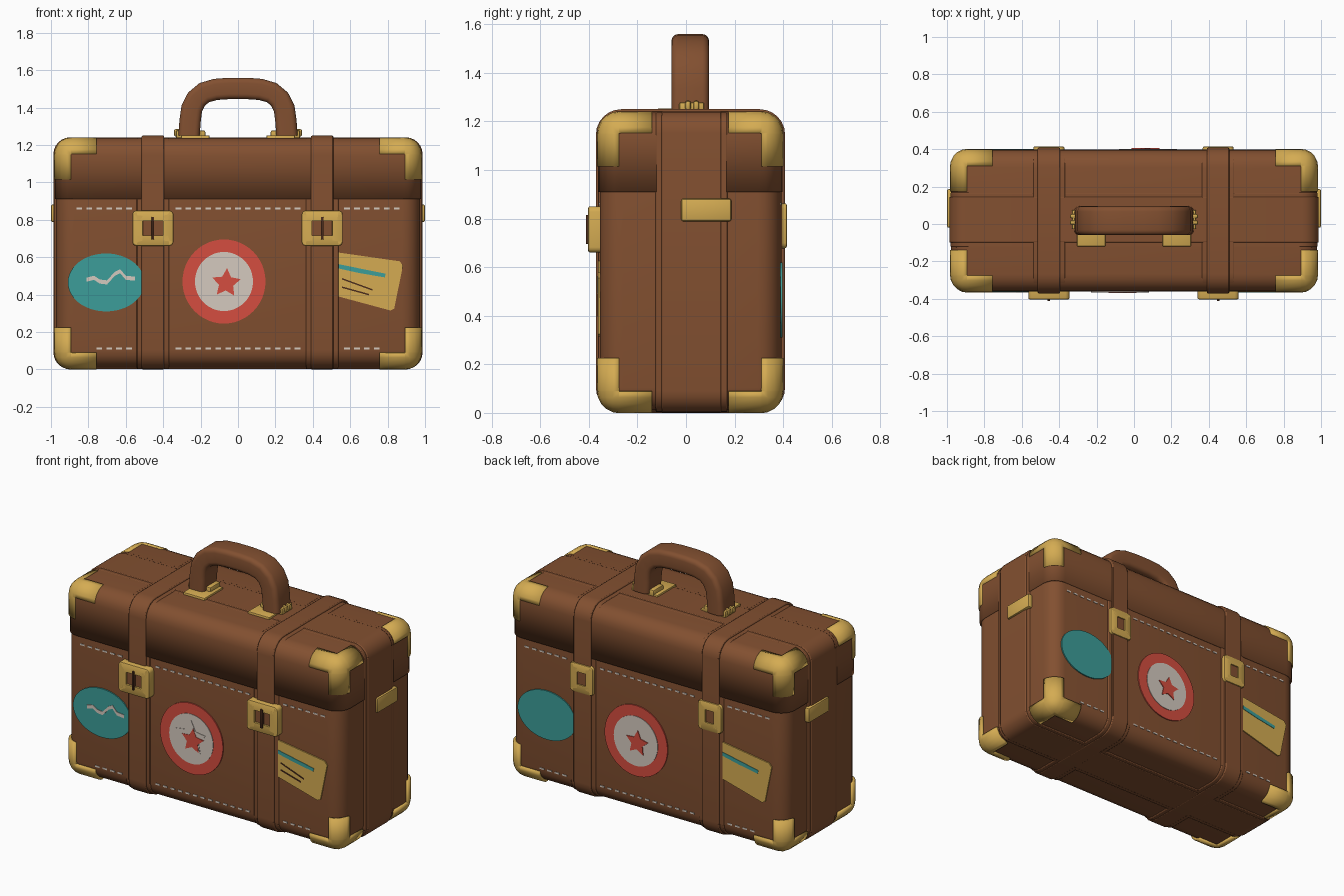
import bpy, bmesh, math
from mathutils import Vector

if "Cube" in bpy.data.objects:
    bpy.data.objects.remove(bpy.data.objects["Cube"], do_unlink=True)


def material(name, rgb):
    m = bpy.data.materials.new(name)
    m.use_nodes = True
    m.diffuse_color = (*rgb, 1)
    m.node_tree.nodes["Principled BSDF"].inputs["Base Color"].default_value = (*rgb, 1)
    return m


LEATHER = material("brown leather", (0.225, 0.08, 0.03))
BRASS = material("brass yellow", (0.66, 0.41, 0.085))
TEAL = material("teal paper", (0.045, 0.34, 0.32))
RED = material("red paper", (0.66, 0.075, 0.05))
WHITE = material("off white", (0.66, 0.59, 0.52))
DARK = material("dark brown", (0.07, 0.025, 0.012))

LO, HI = Vector((-0.972, -0.355, 0.01)), Vector((0.972, 0.39, 1.23))
MID, HALF = (LO + HI) / 2, (HI - LO) / 2


def finish(name, bm, *mats):
    bmesh.ops.recalc_face_normals(bm, faces=bm.faces)
    me = bpy.data.meshes.new(name)
    bm.to_mesh(me)
    bm.free()
    for m in mats:
        me.materials.append(m)
    ob = bpy.data.objects.new(name, me)
    bpy.context.collection.objects.link(ob)
    bpy.ops.object.select_all(action="DESELECT")
    ob.select_set(True)
    bpy.context.view_layer.objects.active = ob
    bpy.ops.object.shade_smooth_by_angle(angle=math.radians(35))
    return ob


def box_mesh(lo, hi, radius=0, axis=None, segments=5):
    """Box whose edges (all, or only those along one axis) are rounded."""
    lo, hi = Vector(lo), Vector(hi)
    bm = bmesh.new()
    bmesh.ops.create_cube(bm, size=1)
    for v in bm.verts:
        v.co = (lo + hi) / 2 + v.co * (hi - lo)
    edges = [e for e in bm.edges if axis is None or
             abs((e.verts[0].co - e.verts[1].co)[axis]) > 1e-4]
    if radius:
        bmesh.ops.bevel(bm, geom=edges, offset=radius, segments=segments,
                        profile=0.5, affect="EDGES")
    return bm


def box(name, lo, hi, mat, radius=0.008, axis=None, segments=2):
    return finish(name, box_mesh(lo, hi, radius, axis, segments), mat)


def slab(name, lo, hi, axis, radius, mat):
    """Band around the case: rounded across one axis, with softened rims."""
    ob = box(name, lo, hi, mat, radius, axis, 6)
    mod = ob.modifiers.new("soft rims", "BEVEL")
    mod.width, mod.segments, mod.limit_method = 0.006, 2, "ANGLE"
    mod.angle_limit = math.radians(50)


def shell(name, grow, thick, cuts, keep, mat):
    """Raised layer on the case, kept only where the rule holds."""
    g = Vector((grow,) * 3)
    bm = box_mesh(LO - g, HI + g, 0.095)
    for axis, at in cuts:
        n = Vector((0, 0, 0))
        n[axis] = 1
        bmesh.ops.bisect_plane(bm, geom=bm.verts[:] + bm.edges[:] + bm.faces[:],
                               plane_co=n * at, plane_no=n)
    drop = [f for f in bm.faces if not keep(f.calc_center_median())]
    bmesh.ops.delete(bm, geom=drop, context="FACES")
    mod = finish(name, bm, mat).modifiers.new("thickness", "SOLIDIFY")
    mod.thickness, mod.offset = thick, -1


def plate(name, polys, side, layer, mat):
    """Thin flat pieces on the front (-1) or, turned round, on the back (+1)."""
    bm = bmesh.new()
    face_y = (LO.y if side < 0 else HI.y) + side * (layer - 0.008)
    for poly in polys:
        f = bm.faces.new([bm.verts.new((-side * u, face_y, z)) for u, z in poly])
        ext = bmesh.ops.extrude_face_region(bm, geom=[f])["geom"]
        for v in ext:
            if isinstance(v, bmesh.types.BMVert):
                v.co.y += side * 0.008
    finish(name, bm, mat)


def ellipse(cx, cz, rx, rz, right=9, n=48):
    pts = [(cx + rx * math.cos(2 * math.pi * i / n), cz + rz * math.sin(2 * math.pi * i / n))
           for i in range(n)]
    return [(min(x, right), z) for x, z in pts]


def star(cx, cz, r, tilt=0):
    return [(cx + k * math.sin(a), cz + k * math.cos(a)) for i in range(10)
            for k, a in [(r if i % 2 == 0 else r * 0.5, i * math.pi / 5 + tilt)]]


def ribbon(path, w):
    return [(x, z + w) for x, z in path] + [(x, z - w) for x, z in reversed(path)]


# Case and its overlapping lid
finish("case_body", box_mesh(LO, HI, 0.095), LEATHER)
shell("case_lid", 0.007, 0.012, [(2, 0.91)], lambda c: c.z > 0.91, LEATHER)

# Brass corner guards: arms along the three edges of every corner
ARM, WIDTH = 0.215, 0.078
guard_cuts = [(a, MID[a] + s * (HALF[a] - d))
              for a in range(3) for s in (-1, 1) for d in (ARM, WIDTH)]


def on_guard(c):
    gap = sorted(HALF[a] - abs(c[a] - MID[a]) for a in range(3))
    return gap[1] < WIDTH and gap[2] < ARM


shell("corner_guards", 0.012, 0.018, guard_cuts, on_guard, BRASS)

# Band running lengthwise around the case, with a slimmer raised middle
slab("center_band", (-0.98, -0.125, 0.003), (0.98, 0.17, 1.238), 1, 0.09, LEATHER)
slab("center_band_top", (-0.987, -0.1, 0.001), (0.987, 0.145, 1.241), 1, 0.09, LEATHER)

# Two straps with wider backing strips
for label, x in (("right", -0.455), ("left", 0.45)):
    slab(label + "_strap_backing", (x - 0.087, -0.36, 0.003), (x + 0.087, 0.396, 1.24), 0, 0.1, LEATHER)
    slab(label + "_strap", (x - 0.06, -0.371, 0), (x + 0.06, 0.408, 1.25), 0, 0.105, LEATHER)


# Strap clasps with a recessed opening
def clasp(name, x, z, w, h, y0, y1, margin):
    bm = box_mesh((x - w / 2, min(y0, y1), z - h / 2), (x + w / 2, max(y0, y1), z + h / 2), 0.022, 1, 3)
    front = (max if y1 > y0 else min)(bm.faces, key=lambda f: f.calc_center_median().y)
    rim = list(front.edges)
    bmesh.ops.bevel(bm, geom=rim, offset=0.008, segments=2, profile=0.5, affect="EDGES")
    front = (max if y1 > y0 else min)(bm.faces, key=lambda f: f.calc_center_median().y)
    bmesh.ops.inset_region(bm, faces=[front], thickness=margin)
    bmesh.ops.inset_region(bm, faces=[front], thickness=0.003, depth=-0.012)
    front.material_index = 1
    finish(name, bm, BRASS, LEATHER)


for label, x in (("right", -0.455), ("left", 0.45)):
    clasp(label + "_front_clasp", x, 0.755, 0.22, 0.19, -0.35, -0.403, 0.048)
    box(label + "_clasp_pin", (x - 0.007, -0.412, 0.695), (x + 0.007, -0.38, 0.815), DARK, 0.003)
    clasp(label + "_back_clasp", x, 0.77, 0.165, 0.185, 0.38, 0.415, 0.045)

# Brass tabs on the two ends
for label, s in (("right", -1), ("left", 1)):
    xs = sorted((s * 0.96, s * 1.0))
    box(label + "_end_tab", (xs[0], -0.02, 0.788), (xs[1], 0.187, 0.882), BRASS, 0.01)

# Handle: rectangular section swept along an arch
side_path = [(0.262, 1.25), (0.256, 1.33), (0.247, 1.395), (0.222, 1.445), (0.18, 1.48),
             (0.12, 1.497), (0.05, 1.502)]
path = [Vector((-x, 0, z)) for x, z in side_path] + [Vector((x, 0, z)) for x, z in reversed(side_path)]
bm = bmesh.new()
rings = []
for i, p in enumerate(path):
    t = (path[min(i + 1, len(path) - 1)] - path[max(i - 1, 0)]).normalized()
    if i in (0, len(path) - 1):
        t = Vector((0, 0, 1 if i == 0 else -1))
    n = Vector((-t.z, 0, t.x)) * 0.057
    rings.append([bm.verts.new((p.x + k * n.x, y, p.z + k * n.z))
                  for k, y in ((1, -0.06), (1, 0.095), (-1, 0.095), (-1, -0.06))])
for a, b in zip(rings, rings[1:]):
    for j in range(4):
        bm.faces.new((a[j], a[(j + 1) % 4], b[(j + 1) % 4], b[j]))
bm.faces.new(rings[0])
bm.faces.new(rings[-1])
long_edges = [e for e in bm.edges if not any(e.verts[0] in r and e.verts[1] in r for r in rings)]
bmesh.ops.bevel(bm, geom=long_edges, offset=0.028, segments=4, profile=0.5, affect="EDGES")
finish("handle", bm, LEATHER)

# Handle plates, collars and bolts
for label, s in (("right", -1), ("left", 1)):
    def span(a, b):
        return sorted((s * a, s * b))
    a, b = span(0.152, 0.305)
    box(label + "_handle_plate", (a, -0.12, 1.225), (b, 0.07, 1.252), BRASS, 0.006)
    a, b = span(0.175, 0.332)
    box(label + "_handle_collar", (a, -0.028, 1.235), (b, 0.075, 1.278), BRASS, 0.008)
    for y in (0.008, 0.042):
        a, b = span(0.3, 0.343)
        box(label + "_handle_bolt", (a, y - 0.012, 1.245), (b, y + 0.012, 1.285), BRASS, 0.01)

# Travel stickers and stitching on both broad faces
CX, CZ = -0.075, 0.47
wave = [(-0.81, 0.48), (-0.77, 0.49), (-0.74, 0.47), (-0.7, 0.465), (-0.66, 0.51), (-0.63, 0.525),
        (-0.6, 0.49), (-0.55, 0.485)]
ticket = [(0.537, 0.625), (0.865, 0.578), (0.882, 0.555), (0.835, 0.325), (0.815, 0.315), (0.537, 0.39)]
stripe = [(0.537, 0.563), (0.65, 0.54), (0.79, 0.512), (0.785, 0.492), (0.65, 0.515), (0.537, 0.54)]
for label, side in (("front", -1), ("back", 1)):
    plate(label + "_oval_sticker", [ellipse(-0.705, 0.465, 0.205, 0.155, -0.515)], side, 0.0075, TEAL)
    plate(label + "_ring_sticker", [ellipse(CX, CZ, 0.222, 0.225)], side, 0.007, RED)
    plate(label + "_ring_center", [ellipse(CX, CZ, 0.155, 0.158)], side, 0.01, WHITE)
    plate(label + "_ticket", [ticket], side, 0.0075, BRASS)
    plate(label + "_ticket_stripe", [stripe], side, 0.01, TEAL)
    plate(label + "_star", [star(CX + 0.012, CZ - 0.008, 0.08, 0.06)], side, 0.015, RED)
    dashes = []
    for z, reach in ((0.86, 0.86), (0.112, 0.75)):
        for i in range(-16, 17):
            x = i * 0.053
            if abs(x) < reach and not 0.35 < abs(x) < 0.555:
                dashes.append(ribbon([(x - 0.015, z), (x + 0.015, z)], 0.005))
    plate(label + "_stitches", dashes, side, 0.003, WHITE)
plate("star_backing", [star(CX, CZ + 0.01, 0.11)], -1, 0.0125, WHITE)
plate("oval_squiggle", [ribbon(wave, 0.011)], -1, 0.01, WHITE)
plate("ticket_lines", [ribbon([(0.555, 0.485), (0.72, 0.425)], 0.004),
                       ribbon([(0.555, 0.44), (0.7, 0.4)], 0.004)], -1, 0.01, DARK)
